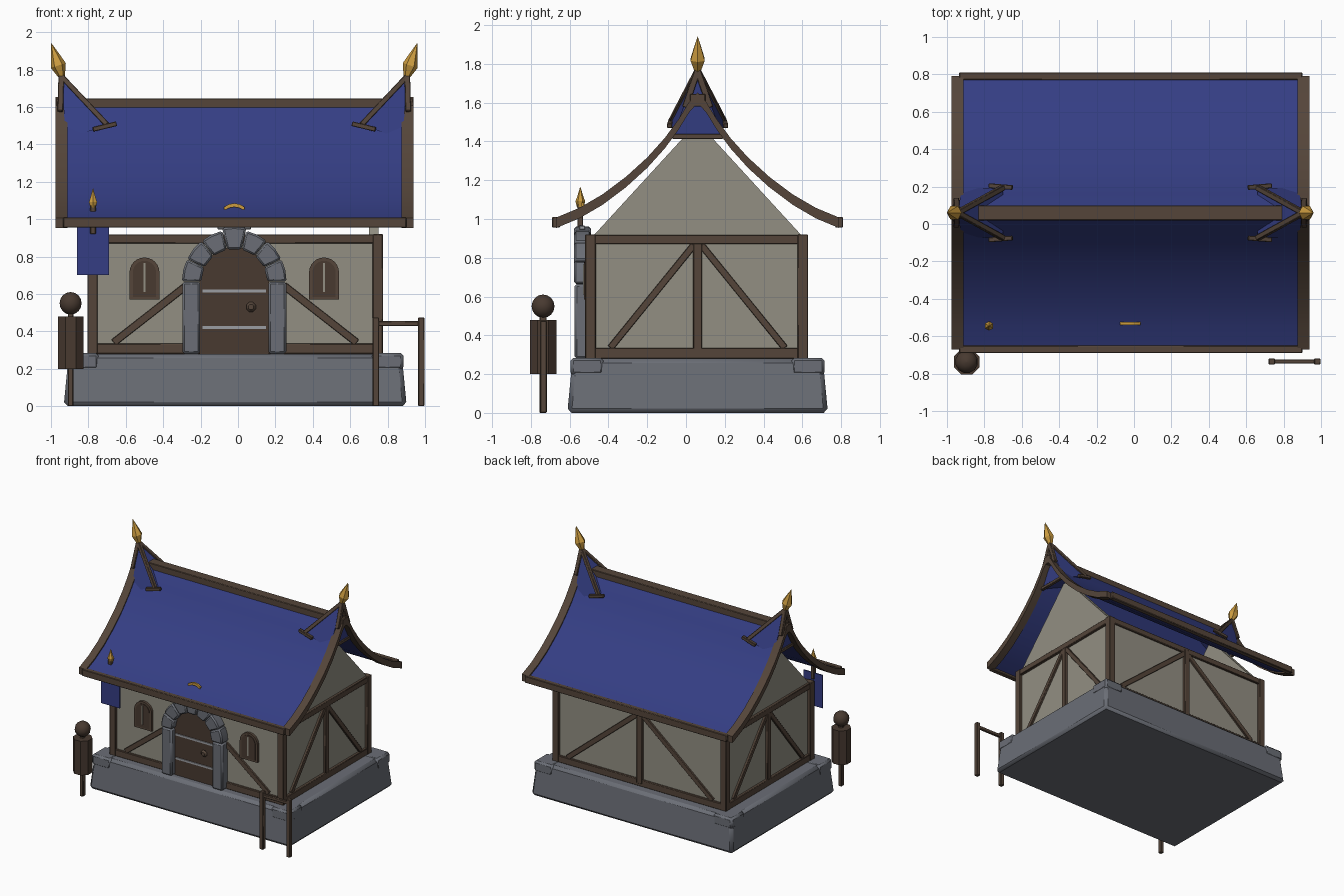
import bpy, bmesh, math
from mathutils import Vector, Matrix

if "Cube" in bpy.data.objects:
    bpy.data.objects.remove(bpy.data.objects["Cube"])


def material(name, rgb):
    m = bpy.data.materials.new(name)
    m.use_nodes = True
    m.diffuse_color = (*rgb, 1)
    bsdf = m.node_tree.nodes["Principled BSDF"]
    bsdf.inputs["Base Color"].default_value = (*rgb, 1)
    bsdf.inputs["Roughness"].default_value = 0.8
    return m


BLUE = material("roof blue", (0.035, 0.048, 0.23))
PLASTER = material("plaster", (0.29, 0.275, 0.225))
STONE = material("grey stone", (0.145, 0.155, 0.18))
WOOD = material("timber brown", (0.09, 0.06, 0.042))
DOOR = material("door brown", (0.065, 0.042, 0.03))
GOLD = material("gold", (0.6, 0.33, 0.05))
IRON = material("pale iron", (0.33, 0.34, 0.36))
CX, CY = -0.015, 0.06  # house centre
parts = []


def finish(bm, name, mat, bevel=0, segments=1):
    bmesh.ops.recalc_face_normals(bm, faces=bm.faces)
    mesh = bpy.data.meshes.new(name)
    bm.to_mesh(mesh)
    bm.free()
    mesh.materials.append(mat)
    obj = bpy.data.objects.new(name, mesh)
    bpy.context.collection.objects.link(obj)
    if bevel:
        mod = obj.modifiers.new("soft edges", "BEVEL")
        mod.width, mod.segments = bevel, segments
    parts.append(obj)
    return obj


def box(name, lo, hi, mat, bevel=0.004, flare=0):
    """Axis-aligned box; flare widens its foot."""
    bm = bmesh.new()
    lo, hi = Vector(lo), Vector(hi)
    bmesh.ops.create_cube(bm, size=1)
    for v in bm.verts:
        grow = flare * 2 if v.co.z < 0 else 0
        size = hi - lo + Vector((grow, grow, 0))
        v.co = (lo + hi) / 2 + v.co * size
    return finish(bm, name, mat, bevel)


def beam(name, p, q, width, depth, normal, mat, bevel=0.003):
    """Square timber from p to q, its depth along the normal."""
    p, q = Vector(p), Vector(q)
    d = (q - p).normalized()
    s = d.cross(Vector(normal)).normalized()
    turn = Matrix((s, s.cross(d), d)).transposed().to_4x4()
    bm = bmesh.new()
    bmesh.ops.create_cube(bm, size=1)
    bmesh.ops.scale(bm, vec=(width, depth, (q - p).length), verts=bm.verts)
    bmesh.ops.transform(bm, matrix=Matrix.Translation((p + q) / 2) @ turn, verts=bm.verts)
    return finish(bm, name, mat, bevel)


def prism(name, outline, axis, a, b, mat, bevel=0):
    """Extrude a 2D outline along x (outline y,z) or y (outline x,z)."""
    bm = bmesh.new()
    put = (lambda u, z, t: (t, u, z)) if axis == "x" else (lambda u, z, t: (u, t, z))
    face = bm.faces.new([bm.verts.new(put(u, z, a)) for u, z in outline])
    made = bmesh.ops.extrude_face_region(bm, geom=[face])["geom"]
    move = Vector(put(0, 0, b - a))
    bmesh.ops.translate(bm, vec=move, verts=[v for v in made if isinstance(v, bmesh.types.BMVert)])
    return finish(bm, name, mat, bevel)


def lathe(name, base, tip, profile, sides, mat):
    """Spin (radius, fraction) pairs about the line from base to tip."""
    base, tip = Vector(base), Vector(tip)
    turn = (tip - base).to_track_quat("Z", "Y")
    bm = bmesh.new()
    rings = []
    for r, f in profile:
        ring = []
        for i in range(sides):
            a = math.tau * (i + 0.5) / sides
            spot = Vector((r * math.cos(a), r * math.sin(a), f * (tip - base).length))
            ring.append(bm.verts.new(base + turn @ spot))
        rings.append(ring)
    for low, high in zip(rings, rings[1:]):
        for i in range(sides):
            j = (i + 1) % sides
            bm.faces.new((low[i], low[j], high[j], high[i]))
    bm.faces.new(rings[0])
    bm.faces.new(rings[-1])
    return finish(bm, name, mat)


def arch(x, half, z0, spring, steps=12):
    """Round-headed outline."""
    curve = [(x + half * math.cos(math.pi * i / steps), spring + half * math.sin(math.pi * i / steps))
             for i in range(steps + 1)]
    return [(x + half, z0)] + curve + [(x - half, z0)]


# Stone plinth and corner blocks
box("plinth", (-0.905, -0.585, 0), (0.875, 0.705, 0.28), STONE, 0.022, 0.027)
for sx in (-1, 1):
    for sy in (-1, 1):
        x, y = CX + sx * 0.815, CY + sy * 0.57
        box("corner_stone", (x - 0.085, y - 0.085, 0.195), (x + 0.085, y + 0.085, 0.284), STONE, 0.015)

# Plaster walls and gables
box("walls", (-0.78, -0.5, 0.27), (0.75, 0.61, 0.91), PLASTER, 0)
for x in (-0.78, 0.70):
    prism("gable", [(CY - 0.55, 0.9), (CY + 0.55, 0.9), (CY, 1.5)], "x", x, x + 0.05, PLASTER)

# Timber frame
for x in (-0.805, 0.72):
    for y in (-0.52, 0.575):
        box("corner_post", (x, y, 0.28), (x + 0.055, y + 0.055, 0.92), WOOD)
for z, top in ((0.28, 0.335), (0.87, 0.918)):
    for y in (-0.517, 0.577):
        box("long_plate", (-0.78, y, z), (0.75, y + 0.05, top), WOOD)
    for x in (-0.802, 0.722):
        box("side_plate", (x, -0.5, z), (x + 0.05, 0.61, top), WOOD)
for x in (-0.782, 0.752):
    box("side_post", (x - 0.018, CY - 0.023, 0.3), (x + 0.018, CY + 0.023, 0.9), WOOD)
    for s in (-1, 1):
        beam("side_brace", (x, CY + s * 0.02, 0.865), (x, CY + s * 0.45, 0.335), 0.035, 0.03, (1, 0, 0), WOOD)
box("back_post", (CX - 0.025, 0.595, 0.3), (CX + 0.025, 0.63, 0.9), WOOD)
for s in (-1, 1):
    beam("back_brace", (CX + s * 0.02, 0.61, 0.865), (CX + s * 0.66, 0.61, 0.335), 0.04, 0.03, (0, 1, 0), WOOD)
    beam("front_brace", (CX + s * 0.26, -0.5, 0.645), (CX + s * 0.65, -0.5, 0.34), 0.04, 0.03, (0, 1, 0), WOOD)

# Arched door with stone surround
DX, SPRING = -0.02, 0.665
prism("door", arch(DX, 0.185, 0.28, SPRING), "y", -0.53, -0.49, DOOR)
for z in (0.42, 0.615):
    box("door_strap", (DX - 0.17, -0.537, z - 0.008), (DX + 0.17, -0.525, z + 0.008), IRON, 0)
lathe("door_knob", (0.07, -0.525, 0.53), (0.07, -0.555, 0.53), [(0.012, 0), (0.028, 0.5), (0.015, 1)], 8, WOOD)
for s in (-1, 1):
    x = DX + s * 0.23
    box("door_jamb", (x - 0.048, -0.575, 0.28), (x + 0.048, -0.49, SPRING), STONE, 0.012)
for i in range(7):
    a, b = (math.pi * (i + t) / 7 for t in (0.01, 0.99))
    out = 0.295 if i == 3 else 0.28
    ring = [(r, t) for r, t in ((0.178, a), (out, a), (out, (a + b) / 2), (out, b), (0.178, b))]
    prism("arch_stone", [(DX + r * math.cos(t), SPRING + r * math.sin(t)) for r, t in ring],
          "y", -0.578, -0.49, STONE, 0.01)

# Small arched windows
for x in (-0.5, 0.46):
    prism("window_frame", arch(x, 0.08, 0.57, 0.715), "y", -0.52, -0.49, WOOD)
    prism("window_shutter", arch(x, 0.062, 0.585, 0.715), "y", -0.525, -0.49, DOOR)
    box("window_slit", (x - 0.005, -0.53, 0.61), (x + 0.005, -0.52, 0.765), PLASTER, 0)

# Swept roof: half profile from ridge to eave, as distance and height
HALF = [(0, 1.63), (0.045, 1.58), (0.1, 1.49), (0.17, 1.395), (0.26, 1.295), (0.37, 1.195),
        (0.49, 1.105), (0.61, 1.035), (0.73, 0.985)]


def slope(side, low, high):
    top = [(CY + side * d, z + high) for d, z in HALF]
    under = [(CY + side * d, z + low) for d, z in reversed(HALF)]
    return top + under


for s in (-1, 1):
    prism("roof_slope", slope(s, -0.02, 0.01), "x", -0.93, 0.89, BLUE)
    for x in (-0.975, 0.875):
        prism("barge_board", slope(s, -0.032, 0.022), "x", x, x + 0.063, WOOD)
    y = CY + s * 0.73
    box("eave_beam", (-0.935, y - 0.02, 0.955), (0.9, y + 0.02, 1.01), WOOD)
box("ridge_beam", (-0.975, CY - 0.04, 1.58), (0.938, CY + 0.04, 1.645), WOOD)

# Upswept horns with gold finials at both ridge ends
for s in (-1, 1):
    cx = -0.02
    tip = Vector((cx + s * 0.925, CY, 1.765))
    feet = [Vector((cx + s * 0.68, CY + t * 0.135, 1.505)) for t in (-1, 1)]
    ends = [Vector((cx + s * 0.9, CY + t * 0.13, 1.425)) for t in (-1, 1)]
    bm = bmesh.new()
    top, f0, f1, e0, e1 = [bm.verts.new(p) for p in (tip, *feet, *ends)]
    for tri in ((top, f0, f1), (top, f0, e0), (top, f1, e1), (top, e0, e1)):
        bm.faces.new(tri)
    bm.faces.new((f0, f1, e1, e0))
    finish(bm, "horn_cover", BLUE)
    for t, foot, end in zip((-1, 1), feet, ends):
        beam("horn_rafter", tip, foot, 0.028, 0.028, (0, 1, 0), WOOD)
        beam("horn_upright", tip, (cx + s * 0.93, CY + t * 0.065, 1.575), 0.032, 0.03, (1, 0, 0), WOOD)
        beam("horn_foot", foot + Vector((s * -0.05, 0, 0.005)), foot + Vector((s * 0.075, t * 0.01, -0.025)),
             0.025, 0.025, (0, 1, 0), WOOD)
    beam("horn_tie", *ends, 0.025, 0.025, (1, 0, 0), WOOD)
    lathe("finial", tip - Vector((s * 0.005, 0, 0.01)), (cx + s * 0.978, CY, 1.94),
          [(0.015, 0), (0.042, 0.36), (0.026, 0.62), (0.001, 1)], 6, GOLD)

# Hanging banner on a pole with a gold point
box("banner", (-0.86, -0.55, 0.7), (-0.69, -0.54, 0.97), BLUE, 0)
box("banner_pole", (-0.79, -0.56, 0.92), (-0.76, -0.53, 1.08), WOOD)
lathe("banner_point", (-0.775, -0.545, 1.06), (-0.775, -0.545, 1.165),
      [(0.017, 0), (0.025, 0.3), (0.015, 0.55), (0.001, 1)], 6, GOLD)

# Gold crest above the door and its bracket
prism("door_crest", [(DX + 0.055 * k, 1.085 - 0.02 * k * k) for k in (-1, -0.5, 0, 0.5, 1)]
      + [(DX + 0.055 * k, 1.065 - 0.02 * k * k) for k in (1, 0.5, 0, -0.5, -1)], "y", -0.54, -0.525, GOLD)
box("crest_bracket", (DX - 0.09, -0.55, 0.945), (DX + 0.09, -0.52, 0.965), IRON)

# Training dummy
PX, PY = -0.895, -0.737
box("dummy_post", (PX - 0.015, PY - 0.018, 0), (PX + 0.015, PY + 0.018, 0.5), WOOD)
lathe("dummy_body", (PX, PY, 0.2), (PX, PY, 0.48), [(0.074, 0), (0.074, 1)], 8, DOOR)
lathe("dummy_head", (PX, PY, 0.49), (PX, PY, 0.61),
      [(0.06 * math.sin(math.pi * k / 8) + 0.001, (1 - math.cos(math.pi * k / 8)) / 2) for k in range(9)], 12, DOOR)

# Hitching rail
for x in (0.737, 0.98):
    box("rail_post", (x - 0.017, -0.752, 0), (x + 0.017, -0.718, 0.475), WOOD)
box("rail_bar", (0.74, -0.746, 0.428), (0.975, -0.724, 0.455), WOOD)

bpy.ops.object.select_all(action="DESELECT")
for obj in parts:
    obj.select_set(True)
bpy.context.view_layer.objects.active = parts[0]
bpy.ops.object.shade_smooth_by_angle(angle=math.radians(30))
